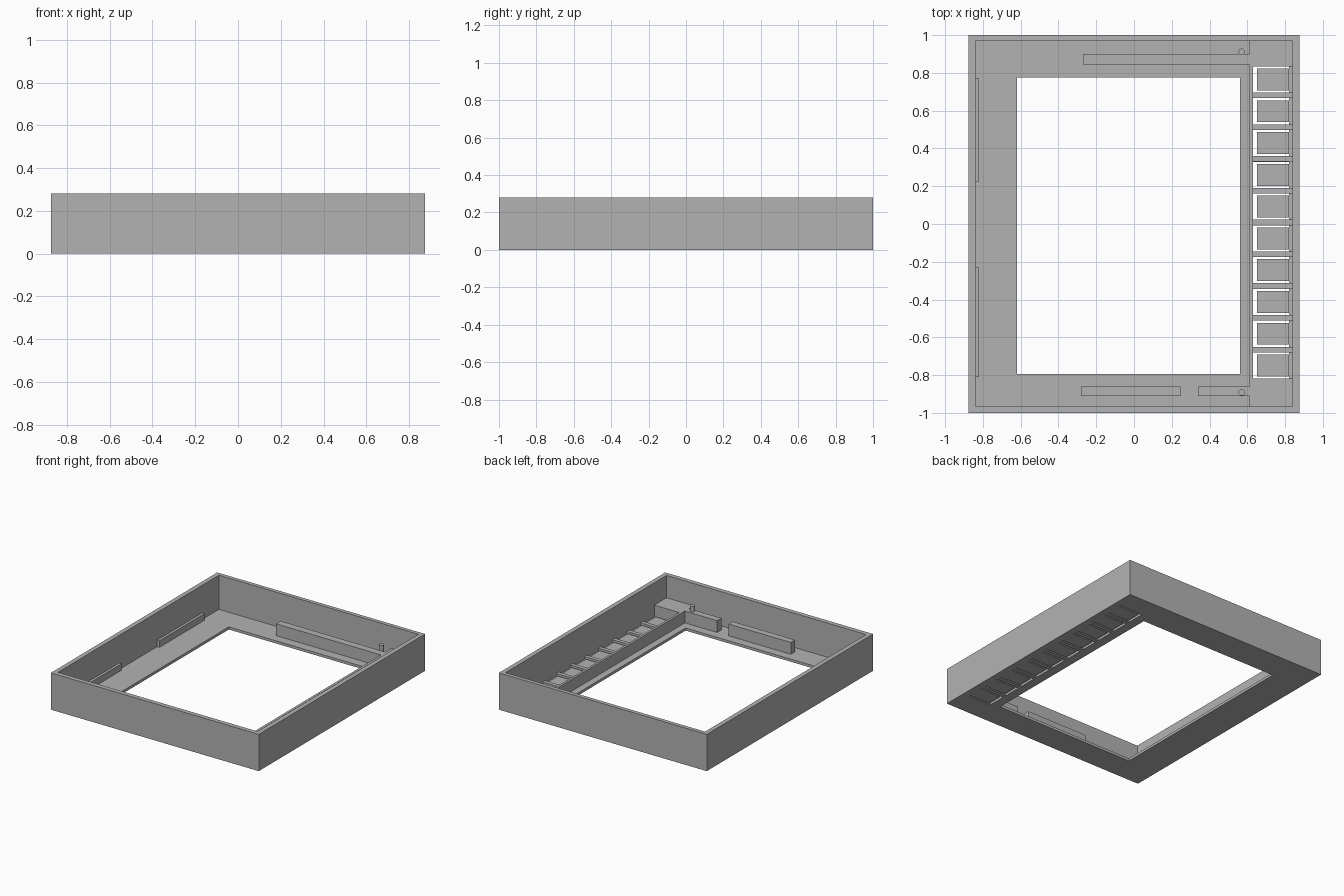
import bpy
import bmesh

old = bpy.data.objects.get("Cube")
if old:
    bpy.data.objects.remove(old, do_unlink=True)

grey = bpy.data.materials.new("plain_grey")
grey.use_nodes = True
grey.diffuse_color = (0.45, 0.45, 0.45, 1)
grey.node_tree.nodes["Principled BSDF"].inputs["Base Color"].default_value = (0.45, 0.45, 0.45, 1)

FLOOR, RIB, PITCH, MID = 0.02, 0.11, 0.1683, 0.008
SLOT, FLAP = 0.069, 0.058          # half widths of key slot and key flap
KEYS = [MID + (k - 4.5) * PITCH for k in range(10)]


def prism(name, outline, z0, z1):
    """Extrude a counter-clockwise outline from z0 to z1."""
    bm = bmesh.new()
    base = bm.faces.new([bm.verts.new((x, y, z0)) for x, y in outline])
    ext = bmesh.ops.extrude_face_region(bm, geom=[base], use_keep_orig=True)
    for v in ext["geom"]:
        if isinstance(v, bmesh.types.BMVert):
            v.co.z = z1
    bmesh.ops.recalc_face_normals(bm, faces=bm.faces)
    mesh = bpy.data.meshes.new(name)
    bm.to_mesh(mesh)
    bm.free()
    mesh.materials.append(grey)
    obj = bpy.data.objects.new(name, mesh)
    bpy.context.scene.collection.objects.link(obj)
    return obj


def box(name, x0, x1, y0, y1, z0, z1):
    return prism(name, [(x0, y0), (x1, y0), (x1, y1), (x0, y1)], z0, z1)


def cut(obj, cutters):
    """Subtract cutters, bake the result and delete them."""
    for c in cutters:
        c.hide_render = True
        mod = obj.modifiers.new("cut", "BOOLEAN")
        mod.operation = "DIFFERENCE"
        mod.solver = "EXACT"
        mod.object = c
    bpy.context.view_layer.update()
    graph = bpy.context.evaluated_depsgraph_get()
    mesh = bpy.data.meshes.new_from_object(obj.evaluated_get(graph))
    obj.modifiers.clear()
    obj.data = mesh
    for c in cutters:
        bpy.data.objects.remove(c, do_unlink=True)


# Open tray with a window and U-shaped slots that free the key flaps
tray = box("tray", -0.875, 0.875, -1, 1, 0, 0.28)
cutters = [box("cavity_cutter", -0.84, 0.84, -0.965, 0.97, FLOOR, 0.4),
           box("window_cutter", -0.62, 0.56, -0.795, 0.775, -0.1, 0.1)]
for y in KEYS:
    u_shape = [(0.63, y - SLOT), (0.82, y - SLOT), (0.82, y - FLAP), (0.65, y - FLAP),
               (0.65, y + FLAP), (0.82, y + FLAP), (0.82, y + SLOT), (0.63, y + SLOT)]
    cutters.append(prism("slot_cutter", u_shape, -0.1, 0.1))
cut(tray, cutters)

# Raised key pads and the low dividers between them
for i, y in enumerate(KEYS):
    box(f"key_pad_{i}", 0.65, 0.82, y - FLAP, y + FLAP, FLOOR, FLOOR + 0.01)
for i in range(9):
    y = (KEYS[i] + KEYS[i + 1]) / 2
    box(f"key_divider_{i}", 0.63, 0.84, y - 0.015, y + 0.015, FLOOR, 0.04)

# Key rail joined to the corner platforms and the neighbouring bars
low, high = KEYS[0] - SLOT, KEYS[-1] + SLOT
prism("key_rail", [(0.34, -0.91), (0.612, -0.91), (0.612, -0.965), (0.84, -0.965),
                   (0.84, low), (0.63, low), (0.63, high), (0.84, high),
                   (0.84, 0.97), (0.612, 0.97), (0.612, 0.9), (-0.27, 0.9),
                   (-0.27, 0.845), (0.612, 0.845), (0.612, -0.86), (0.34, -0.86)],
      FLOOR, RIB)
box("front_bar", -0.28, 0.245, -0.91, -0.86, FLOOR, RIB)

# Slim ledges on the side wall
box("back_ledge", -0.84, -0.82, 0.225, 0.77, FLOOR, 0.07)
box("front_ledge", -0.84, -0.82, -0.81, -0.23, FLOOR, 0.07)

# Locating pegs
for name, y in (("front_peg", -0.892), ("back_peg", 0.912)):
    bpy.ops.mesh.primitive_cylinder_add(vertices=24, radius=0.017, depth=0.152 - FLOOR,
                                        location=(0.57, y, (0.152 + FLOOR) / 2))
    peg = bpy.context.object
    peg.name = name
    peg.data.materials.append(grey)
    bpy.ops.object.shade_smooth_by_angle()
